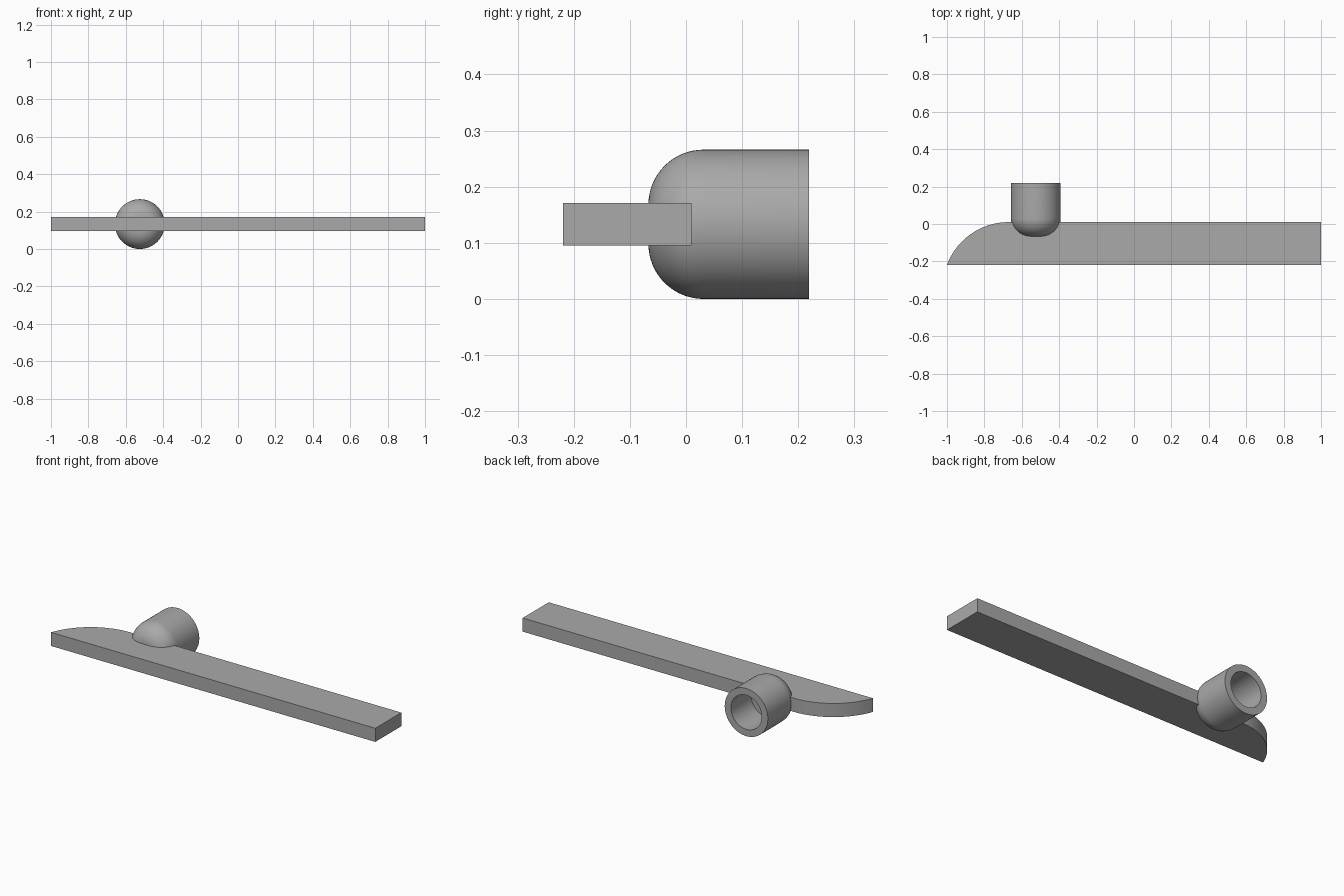
import bpy
import bmesh
from math import sin, cos, pi, asin, radians
from mathutils import Matrix, Vector

cube = bpy.data.objects.get("Cube")
if cube:
    bpy.data.objects.remove(cube, do_unlink=True)

# Plain grey used for every part
grey = bpy.data.materials.new("plain grey")
grey.use_nodes = True
colour = (0.40, 0.40, 0.40, 1)
grey.diffuse_color = colour
grey.node_tree.nodes["Principled BSDF"].inputs["Base Color"].default_value = colour

MID_Z = 0.133


def finish(bm, name):
    bmesh.ops.recalc_face_normals(bm, faces=bm.faces)
    mesh = bpy.data.meshes.new(name)
    bm.to_mesh(mesh)
    bm.free()
    mesh.materials.append(grey)
    obj = bpy.data.objects.new(name, mesh)
    bpy.context.collection.objects.link(obj)
    bpy.ops.object.select_all(action="DESELECT")
    obj.select_set(True)
    bpy.context.view_layer.objects.active = obj
    bpy.ops.object.shade_smooth_by_angle(angle=radians(30))
    return obj


# Flat bar with one end swept back in an arc
front, back, thickness = -0.219, 0.010, 0.076
arc_x, steps = -0.67, 32
run, rise = 1 + arc_x, back - front
radius = (run ** 2 + rise ** 2) / (2 * rise)
sweep = asin(run / radius)
outline = [(1, front), (1, back)]
for i in range(steps + 1):
    a = sweep * i / steps
    outline.append((arc_x - radius * sin(a), back - radius + radius * cos(a)))

bm = bmesh.new()
face = bm.faces.new([bm.verts.new((x, y, MID_Z - thickness / 2)) for x, y in outline])
top = bmesh.ops.extrude_face_region(bm, geom=[face])["geom"]
bmesh.ops.translate(bm, vec=(0, 0, thickness),
                    verts=[g for g in top if isinstance(g, bmesh.types.BMVert)])
finish(bm, "blade_bar")

# Hollow socket turned about the y axis, with a rounded closed end
outer, bore, fillet = 0.133, 0.095, 0.098
nose, mouth, bore_end = -0.067, 0.219, 0.04
profile = [(0, nose)]
for i in range(17):
    a = pi / 2 * i / 16
    profile.append((outer - fillet + fillet * sin(a), nose + fillet - fillet * cos(a)))
profile += [(outer, mouth), (bore, mouth), (bore, bore_end), (0, bore_end)]

bm = bmesh.new()
verts = [bm.verts.new((r, y, 0)) for r, y in profile]
edges = [bm.edges.new(pair) for pair in zip(verts, verts[1:])]
bmesh.ops.spin(bm, geom=verts + edges, cent=(0, 0, 0), axis=(0, 1, 0),
               angle=2 * pi, steps=64, use_duplicate=False)
bmesh.ops.remove_doubles(bm, verts=bm.verts, dist=0.0002)
bmesh.ops.transform(bm, matrix=Matrix.Translation(Vector((-0.525, 0, MID_Z))), verts=bm.verts)
finish(bm, "socket")
